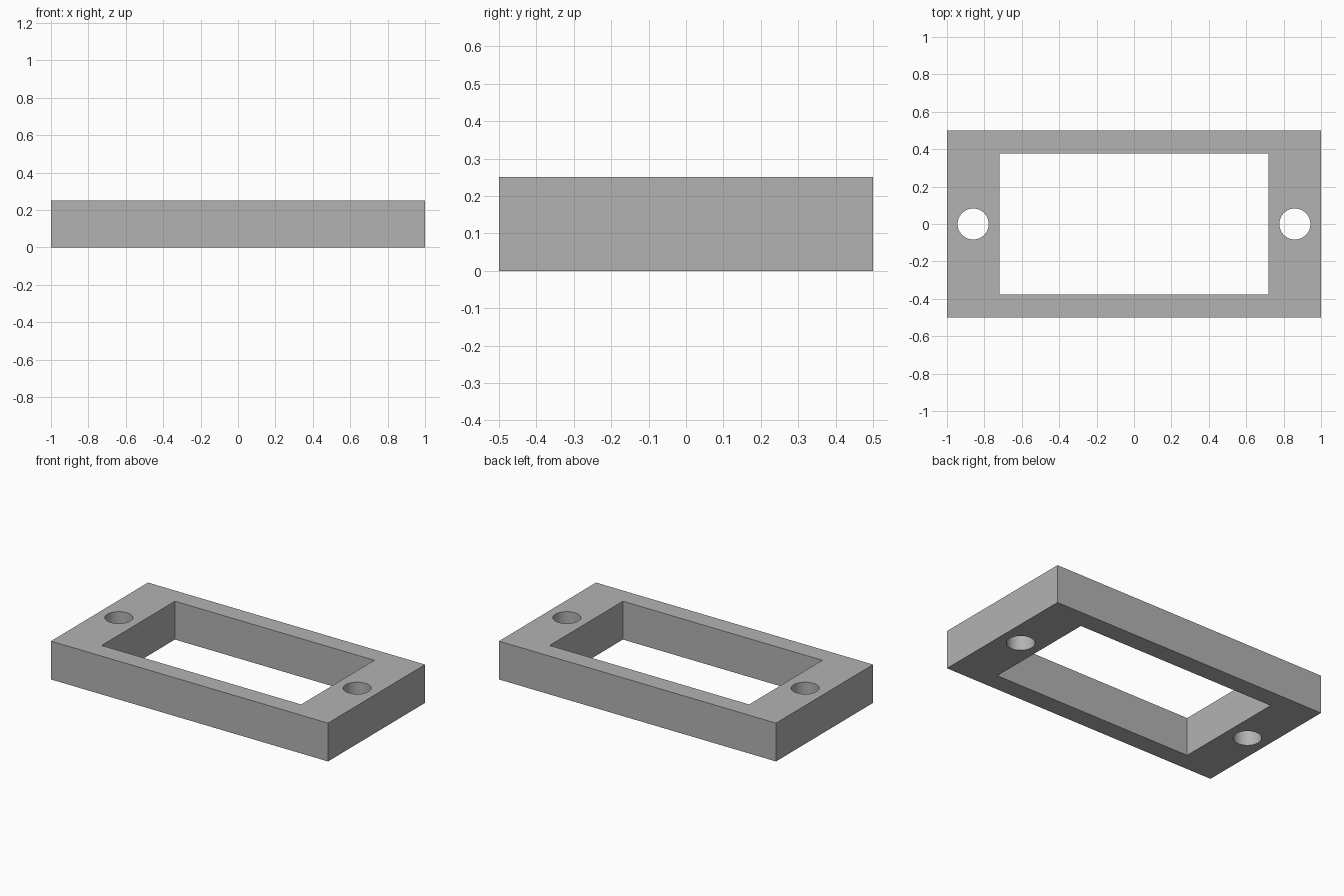
import bpy
import math

if "Cube" in bpy.data.objects:
    bpy.data.objects.remove(bpy.data.objects["Cube"], do_unlink=True)

LENGTH, WIDTH, HEIGHT = 2.0, 1.0, 0.25
OPENING_X, OPENING_Y = 1.44, 0.755
HOLE_X, HOLE_RADIUS = 0.86, 0.083

grey = bpy.data.materials.new("plain_grey")
grey.use_nodes = True
colour = (0.45, 0.45, 0.45, 1)
grey.diffuse_color = colour
grey.node_tree.nodes["Principled BSDF"].inputs["Base Color"].default_value = colour


def block(name, x, y, z):
    bpy.ops.mesh.primitive_cube_add(size=1, location=(0, 0, HEIGHT / 2))
    obj = bpy.context.object
    obj.name = name
    obj.scale = (x, y, z)
    bpy.ops.object.transform_apply(location=False, rotation=False, scale=True)
    obj.data.materials.append(grey)
    return obj


def cut(target, cutter):
    cutter.hide_render = True
    mod = target.modifiers.new("cut", "BOOLEAN")
    mod.operation = "DIFFERENCE"
    mod.solver = "EXACT"
    mod.object = cutter
    bpy.context.view_layer.objects.active = target
    bpy.ops.object.modifier_apply(modifier=mod.name)
    bpy.data.objects.remove(cutter, do_unlink=True)


# Rectangular frame with a central opening
frame = block("mounting_frame", LENGTH, WIDTH, HEIGHT)
cut(frame, block("opening_cutter", OPENING_X, OPENING_Y, HEIGHT * 2))

# Round screw hole through each end
for side in (-1, 1):
    bpy.ops.mesh.primitive_cylinder_add(
        vertices=64, radius=HOLE_RADIUS, depth=HEIGHT * 2,
        location=(side * HOLE_X, 0, HEIGHT / 2))
    hole = bpy.context.object
    hole.name = "screw_hole_cutter"
    hole.data.materials.append(grey)
    cut(frame, hole)

# Smooth hole walls, crisp edges everywhere else
bpy.ops.object.select_all(action="DESELECT")
frame.select_set(True)
bpy.context.view_layer.objects.active = frame
bpy.ops.object.shade_smooth_by_angle(angle=math.radians(30))
